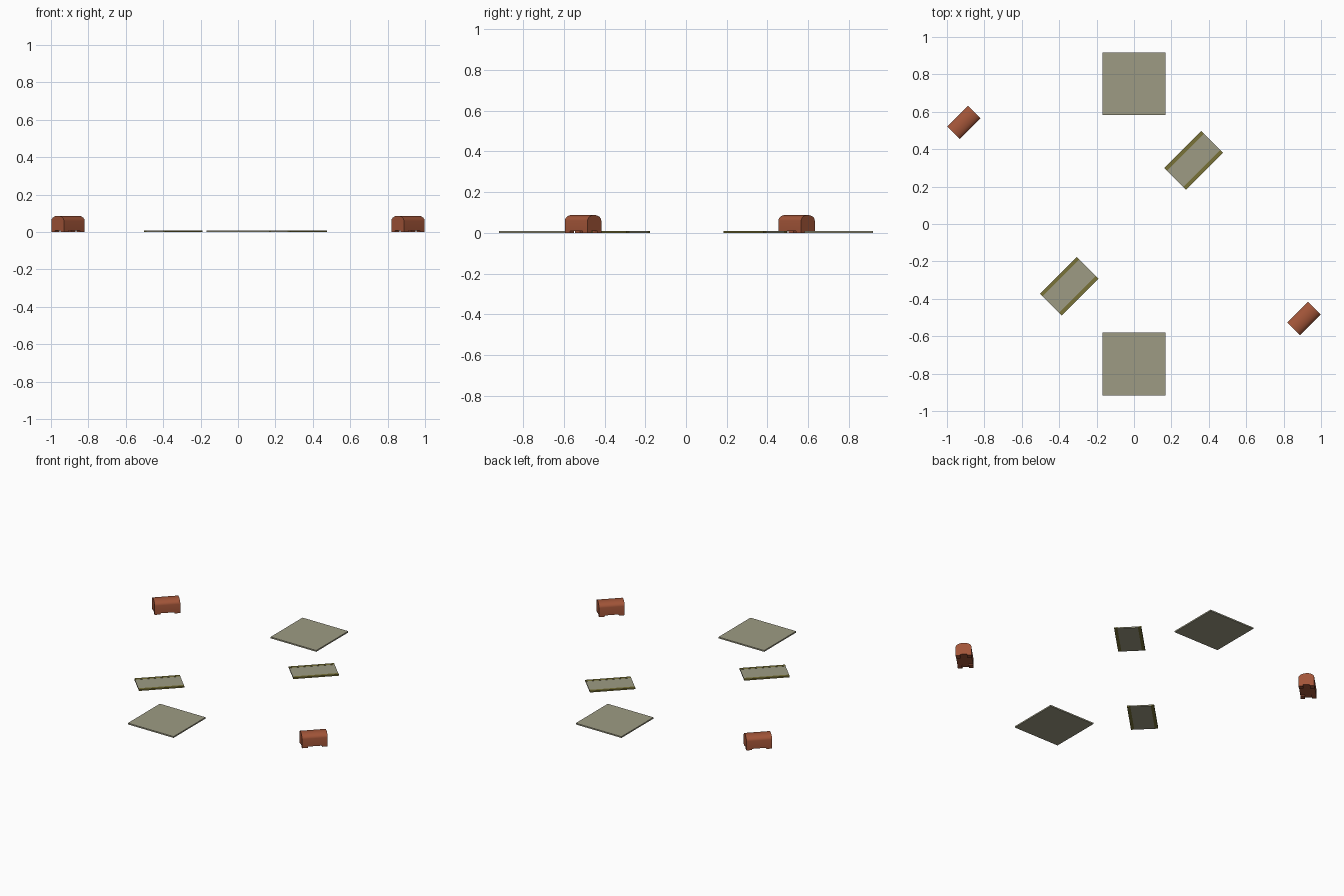
import bpy, math
from mathutils import Matrix

if "Cube" in bpy.data.objects:
    bpy.data.objects.remove(bpy.data.objects["Cube"])

def material(name, col):
    m = bpy.data.materials.new(name)
    m.diffuse_color = (*col, 1)
    m.use_nodes = True
    m.node_tree.nodes["Principled BSDF"].inputs["Base Color"].default_value = m.diffuse_color
    return m

STONE = material("pale stone", (0.34, 0.33, 0.23))
OLIVE = material("olive trim", (0.19, 0.168, 0.038))
WOOD = material("red wood", (0.36, 0.09, 0.04))

def mesh(name, verts, faces, mat, pos, turn=0):
    me = bpy.data.meshes.new(name)
    me.from_pydata(verts, [], faces)
    me.materials.append(mat)
    ob = bpy.data.objects.new(name, me)
    bpy.context.collection.objects.link(ob)
    ob.matrix_world = Matrix.Translation((*pos, 0)) @ Matrix.Rotation(turn, 4, 'Z')
    return ob

def prism(name, profile, x0, x1, mat, pos, turn=0):
    """Extrude a counter-clockwise (y, z) profile along local x."""
    n = len(profile)
    verts = [(x, y, z) for x in (x0, x1) for y, z in profile]
    faces = [tuple(reversed(range(n))), tuple(range(n, 2 * n))]
    faces += [(i, (i + 1) % n, n + (i + 1) % n, n + i) for i in range(n)]
    return mesh(name, verts, faces, mat, pos, turn)

def rect(y0, y1, z0, z1):
    return [(y0, z0), (y1, z0), (y1, z1), (y0, z1)]

TURN = math.radians(45)

# Large square slabs at front and back
for name, y in (("front_slab", -0.749), ("back_slab", 0.75)):
    prism(name, rect(-0.168, 0.168, 0, 0.009), -0.168, 0.168, STONE, (0, y))

# Small diagonal slabs with trim along both long sides
for name, pos in (("right_panel", (0.319, 0.34)), ("left_panel", (-0.346, -0.332))):
    prism(name, rect(-0.062, 0.062, 0, 0.008), -0.139, 0.139, STONE, pos, TURN)
    for s, side in ((-1, "a"), (1, "b")):
        y = sorted((s * 0.062, s * 0.082))
        prism(f"{name}_trim_{side}", rect(*y, 0, 0.009), -0.139, 0.139, OLIVE, pos, TURN)

# Round-topped chests on four corner feet
L, W = 0.0785, 0.0475
arch = [(W * math.cos(a), 0.06 + 0.027 * math.sin(a))
        for a in (math.pi * i / 10 for i in range(11))]
for name, pos in (("left_chest", (-0.909, 0.543)), ("right_chest", (0.909, -0.505))):
    ob = prism(name, [(-W, 0.008), (W, 0.008)] + arch, -L, L, WOOD, pos, TURN)
    bpy.context.view_layer.objects.active = ob
    ob.select_set(True)
    bpy.ops.object.shade_smooth_by_angle(angle=math.radians(35))
    ob.select_set(False)
    for i, (sx, sy) in enumerate(((-1, -1), (1, -1), (1, 1), (-1, 1))):
        x = sorted((sx * L, sx * (L - 0.035)))
        y = sorted((sy * W, sy * (W - 0.027)))
        prism(f"{name}_foot_{i}", rect(*y, 0, 0.008), *x, WOOD, pos, TURN)
